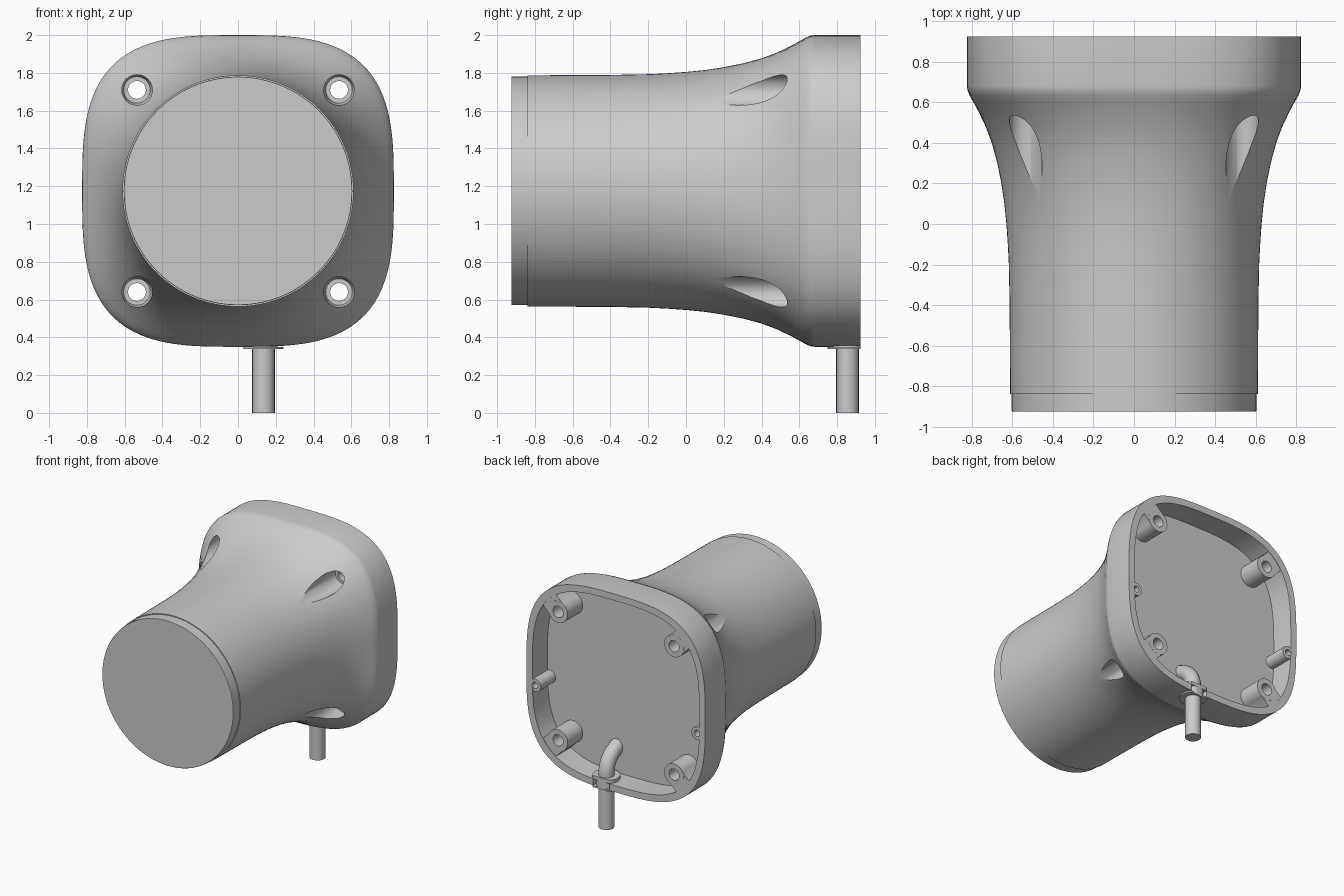
import bpy, bmesh, math
from mathutils import Matrix

if "Cube" in bpy.data.objects:
    bpy.data.objects.remove(bpy.data.objects["Cube"])

CZ = 1.175            # height of the housing axis
SCREW = 0.535         # screw offset from the axis
BACK = 0.925


def finish(name, bm):
    bmesh.ops.recalc_face_normals(bm, faces=bm.faces)
    me = bpy.data.meshes.new(name)
    bm.to_mesh(me)
    bm.free()
    ob = bpy.data.objects.new(name, me)
    bpy.context.collection.objects.link(ob)
    return ob


def squircle(a, n=3.2):
    return (abs(math.cos(a)) ** n + abs(math.sin(a)) ** n) ** (-1 / n)


def loft(name, rings, x=0, z=CZ, seg=96):
    """Closed loft along y; every ring is (y, round radius, squircle radius)."""
    bm = bmesh.new()
    loops = []
    for y, c, s in rings:
        loop = []
        for i in range(seg):
            a = 2 * math.pi * i / seg
            r = c + s * squircle(a)
            loop.append(bm.verts.new((x + r * math.cos(a), y, z + r * math.sin(a))))
        loops.append(loop)
    for p, q in zip(loops, loops[1:]):
        for i in range(seg):
            j = (i + 1) % seg
            bm.faces.new((p[i], p[j], q[j], q[i]))
    bm.faces.new(loops[0])
    bm.faces.new(loops[-1])
    return finish(name, bm)


def box(name, centre, size, turn=0):
    bm = bmesh.new()
    m = Matrix.Translation(centre) @ Matrix.Rotation(turn, 4, 'Y') @ Matrix.Diagonal((*size, 1))
    bmesh.ops.create_cube(bm, size=1, matrix=m)
    return finish(name, bm)


def boolean(target, tool, op):
    mod = target.modifiers.new(op, 'BOOLEAN')
    mod.operation, mod.object, mod.solver = op, tool, 'EXACT'
    bpy.context.view_layer.objects.active = target
    bpy.ops.object.modifier_apply(modifier=mod.name)
    bpy.data.objects.remove(tool)


def smooth(ob, angle=30):
    bpy.ops.object.select_all(action='DESELECT')
    ob.select_set(True)
    bpy.context.view_layer.objects.active = ob
    bpy.ops.object.shade_smooth_by_angle(angle=math.radians(angle))


# Housing: round barrel flaring into a rounded-square flange
profile = [(-0.84, .612), (-0.6, .613), (-0.4, .614), (-0.2, .618), (-0.1, .623), (0, .630),
           (0.1, .640), (0.2, .655), (0.3, .675), (0.4, .702), (0.48, .732), (0.55, .765),
           (0.6, .792), (0.635, .812), (0.66, .822), (0.68, .825), (BACK, .825)]
rings = []
for y, r in profile:
    t = (r - .612) / .213
    rings.append((y, (1 - t) * .612, t * .825))
housing = loft("housing", rings, seg=128)

# Open cavity in the back
boolean(housing, loft("cavity", [(0.725, 0, .77), (1.0, 0, .77)], seg=128), 'DIFFERENCE')

# Screw bosses joined to the corners, with through holes and counterbores
corners = [(sx, sz) for sx in (-1, 1) for sz in (-1, 1)]
for sx, sz in corners:
    x, z = sx * SCREW, CZ + sz * SCREW
    boolean(housing, loft("boss", [(0.70, .09, 0), (0.922, .09, 0)], x, z, 40), 'UNION')
    web = box("web", (x + sx * .05, 0.8105, z + sz * .05), (.14, .221, .17), -sx * sz * math.pi / 4)
    boolean(housing, web, 'UNION')
for sx, sz in corners:
    x, z = sx * SCREW, CZ + sz * SCREW
    boolean(housing, loft("bore", [(0.0, .083, 0), (0.58, .08, 0), (0.62, .070, 0),
                                   (0.62, .047, 0), (1.0, .047, 0)], x, z, 40), 'DIFFERENCE')

# Small side bosses with blind holes
for x in (-.748, .748):
    boolean(housing, loft("side_boss", [(0.70, .053, 0), (0.92, .053, 0)], x, CZ - .135, 32), 'UNION')
    boolean(housing, loft("side_hole", [(0.78, .026, 0), (1.0, .026, 0)], x, CZ - .135, 24), 'DIFFERENCE')

# Slot in the bottom wall for the cable
CX, CY = .135, .855
boolean(housing, box("slot", (CX, .89, .38), (.15, .22, .16)), 'DIFFERENCE')
smooth(housing)

# Front disc
smooth(loft("front_disc", [(-0.925, .603, 0), (-0.922, .605, 0), (-0.80, .605, 0)], seg=128))

# Grommet: two flanges and a neck, cut flat at the back face
bm = bmesh.new()
for z0, z1, r in ((.338, .35, .105), (.34, .43, .074), (.407, .435, .105)):
    new = bmesh.ops.create_cone(bm, cap_ends=True, segments=48, radius1=r, radius2=r, depth=z1 - z0,
                                matrix=Matrix.Translation((CX, CY, (z0 + z1) / 2)))
    for v in new["verts"]:
        v.co.y = min(v.co.y, BACK)
smooth(finish("grommet", bm))

# Cable: straight drop below, bending into the housing floor
cu = bpy.data.curves.new("cable", 'CURVE')
cu.dimensions = '3D'
cu.bevel_depth, cu.bevel_resolution, cu.use_fill_caps = .06, 8, True
path = [(CY, 0), (CY, .45)]
for i in range(1, 9):
    a = math.radians(70) * i / 8
    path.append((CY - .17 * (1 - math.cos(a)), .45 + .17 * math.sin(a)))
path.append((.67, .645))
sp = cu.splines.new('POLY')
sp.points.add(len(path) - 1)
for p, (y, z) in zip(sp.points, path):
    p.co = (CX, y, z, 1)
cable = bpy.data.objects.new("cable", cu)
bpy.context.collection.objects.link(cable)
bpy.ops.object.select_all(action='DESELECT')
cable.select_set(True)
bpy.context.view_layer.objects.active = cable
bpy.ops.object.convert(target='MESH')
smooth(bpy.context.view_layer.objects.active)
